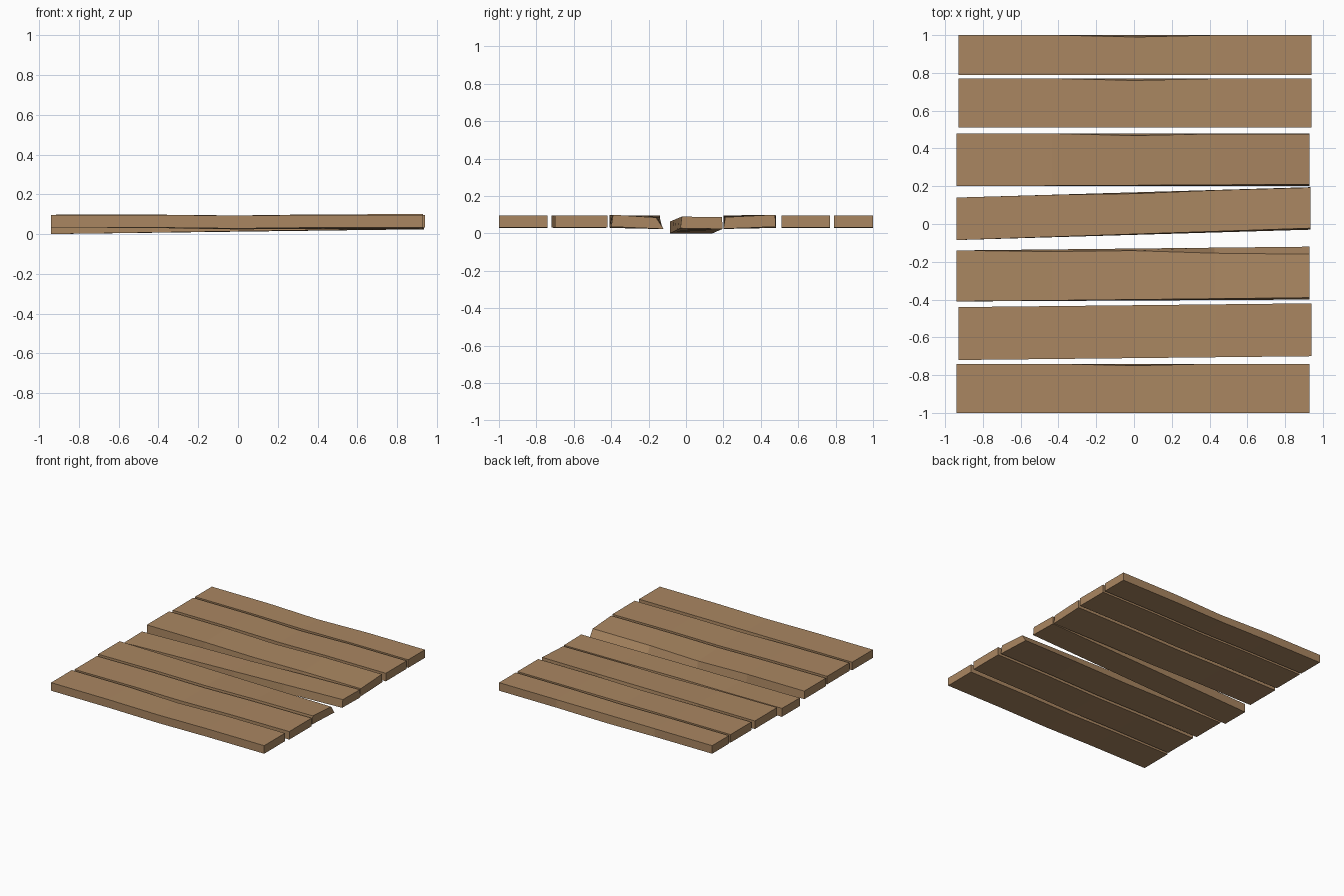
import bpy

if "Cube" in bpy.data.objects:
    bpy.data.objects.remove(bpy.data.objects["Cube"])

wood = bpy.data.materials.new("wood")
wood.diffuse_color = (0.40, 0.24, 0.12, 1)
wood.use_nodes = True
wood.node_tree.nodes["Principled BSDF"].inputs["Base Color"].default_value = wood.diffuse_color

STATIONS = [0, 0.27, 0.5, 0.73, 1]


def lerp(a, b, t):
    return a + (b - a) * t


def plank(name, x0, x1, left, right, nick=0.01, sag=0.005):
    """Loft a board between two end sections.
    Each section holds four (y, z) corners: front bottom, back bottom, back top, front top."""
    verts, faces = [], []
    for t in STATIONS:
        mid = 1 if t == 0.5 else 0
        for k in range(4):
            y = lerp(left[k][0], right[k][0], t)
            z = lerp(left[k][1], right[k][1], t)
            if k == 2:
                y -= nick * mid          # worn upper back edge
            verts.append((lerp(x0, x1, t), y, z - sag * mid))
    for s in range(len(STATIONS) - 1):
        for k in range(4):
            a, b = 4 * s + k, 4 * s + (k + 1) % 4
            faces.append((a, b, b + 4, a + 4))
    n = len(verts)
    faces += [(3, 2, 1, 0), (n - 4, n - 3, n - 2, n - 1)]
    me = bpy.data.meshes.new(name)
    me.from_pydata(verts, [], [f[::-1] for f in faces])
    me.materials.append(wood)
    ob = bpy.data.objects.new(name, me)
    bpy.context.collection.objects.link(ob)
    return ob


def box(y0, y1, z0=0.033, z1=0.097):
    return [(y0, z0), (y1, z0), (y1, z1), (y0, z1)]


# Straight boards
for name, x0, x1, y0, y1 in [("back_plank", -0.93, 0.94, 0.79, 1.0),
                             ("second_plank", -0.93, 0.94, 0.51, 0.77),
                             ("front_plank", -0.94, 0.93, -1.0, -0.74)]:
    plank(name, x0, x1, box(y0, y1), box(y0, y1))

# Board with its right end tilted towards the gap
plank("third_plank", -0.94, 0.93, box(0.20, 0.48),
      [(0.20, 0.025), (0.48, 0.036), (0.476, 0.10), (0.21, 0.087)])

# Loose board, dropped at the left end and skewed
plank("loose_plank", -0.94, 0.935,
      [(-0.085, 0.0), (0.14, 0.0), (0.14, 0.067), (-0.085, 0.064)],
      [(-0.03, 0.028), (0.195, 0.024), (0.193, 0.087), (-0.022, 0.09)], nick=0.006, sag=0)

# Board with a tapered back edge at the right end
plank("fifth_plank", -0.94, 0.93, box(-0.41, -0.14),
      [(-0.40, 0.036), (-0.12, 0.024), (-0.16, 0.085), (-0.39, 0.10)], nick=-0.009)

# Slightly skewed board
plank("sixth_plank", -0.93, 0.94, box(-0.72, -0.44), box(-0.70, -0.42), nick=0)
